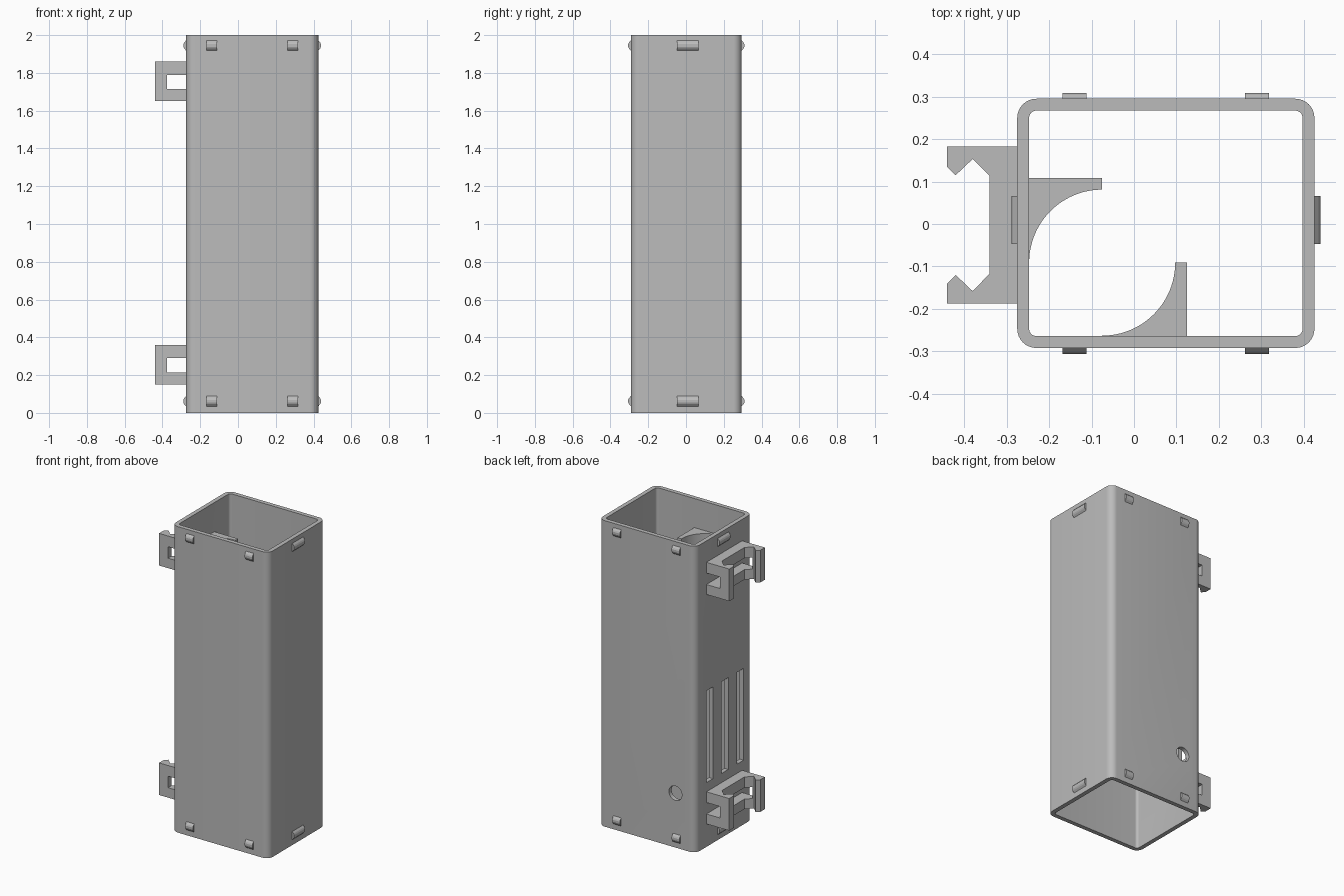
import bpy, bmesh
from math import sin, cos, pi
from mathutils import Vector

if "Cube" in bpy.data.objects:
    bpy.data.objects.remove(bpy.data.objects["Cube"])

grey = bpy.data.materials.new("light grey plastic")
grey.use_nodes = True
colour = (0.5, 0.5, 0.5, 1)
grey.diffuse_color = colour
grey.node_tree.nodes["Principled BSDF"].inputs["Base Color"].default_value = colour

# Tube extents and centre
X0, X1, Y0, Y1, WALL = -0.275, 0.425, -0.292, 0.295, 0.028
CX, CY = (X0 + X1) / 2, (Y0 + Y1) / 2


def finish(name, bm):
    bmesh.ops.recalc_face_normals(bm, faces=bm.faces)
    mesh = bpy.data.meshes.new(name)
    bm.to_mesh(mesh)
    bm.free()
    mesh.materials.append(grey)
    obj = bpy.data.objects.new(name, mesh)
    bpy.context.collection.objects.link(obj)
    return obj


def select(obj):
    bpy.ops.object.select_all(action='DESELECT')
    obj.select_set(True)
    bpy.context.view_layer.objects.active = obj


def prism(name, points, start, along):
    """Extrude a closed 3D outline by the vector along."""
    bm = bmesh.new()
    face = bm.faces.new([bm.verts.new(Vector(p) + Vector(start)) for p in points])
    grown = bmesh.ops.extrude_face_region(bm, geom=[face], use_keep_orig=True)
    moved = [g for g in grown["geom"] if isinstance(g, bmesh.types.BMVert)]
    bmesh.ops.translate(bm, verts=moved, vec=along)
    return finish(name, bm)


def box(name, lo, hi):
    a, b = Vector(lo), Vector(hi)
    base = [(a.x, a.y, a.z), (b.x, a.y, a.z), (b.x, b.y, a.z), (a.x, b.y, a.z)]
    return prism(name, base, (0, 0, 0), (0, 0, b.z - a.z))


def arc(cx, cy, r, a0, a1, steps):
    turn = [a0 + (a1 - a0) * i / steps for i in range(steps + 1)]
    return [(cx + r * cos(t), cy + r * sin(t), 0) for t in turn]


def cut(obj, cutter):
    mod = obj.modifiers.new("cut", 'BOOLEAN')
    mod.operation, mod.solver, mod.object = 'DIFFERENCE', 'EXACT', cutter
    select(obj)
    bpy.ops.object.modifier_apply(modifier=mod.name)
    bpy.data.objects.remove(cutter)


def smooth(obj):
    select(obj)
    bpy.ops.object.shade_smooth_by_angle(angle=pi / 6)


def rounded_rectangle(inset, r):
    hx, hy = (X1 - X0) / 2 - inset - r, (Y1 - Y0) / 2 - inset - r
    outline = []
    for k, (sx, sy) in enumerate([(1, 1), (-1, 1), (-1, -1), (1, -1)]):
        outline += arc(CX + sx * hx, CY + sy * hy, r, k * pi / 2, (k + 1) * pi / 2, 8)
    return outline


# Open rectangular tube
bm = bmesh.new()
rings = []
for inset, r, z in [(0, 0.045, 0), (0, 0.045, 2), (WALL, 0.017, 2), (WALL, 0.017, 0)]:
    rings.append([bm.verts.new((x, y, z)) for x, y, _ in rounded_rectangle(inset, r)])
count = len(rings[0])
for k in range(4):
    a, b = rings[k], rings[(k + 1) % 4]
    for i in range(count):
        j = (i + 1) % count
        bm.faces.new((a[i], a[j], b[j], b[i]))
tube = finish("tube", bm)

# Three vent slots and a round cable hole
for y in (0.148, -0.01, -0.168):
    cut(tube, box("slot_cutter", (X0 - 0.05, y - 0.034, 0.42), (X0 + 0.05, y + 0.034, 1.02)))
circle = [(x, 0, z) for x, z, _ in arc(-0.13, 0.355, 0.047, 0, 2 * pi, 32)[:-1]]
cut(tube, prism("hole_cutter", circle, (0, Y1 - 0.06, 0), (0, 0.12, 0)))
smooth(tube)

# Rail clips, each with a strap passage
clip_outline = [(-0.265, 0.182), (-0.44, 0.182), (-0.44, 0.135), (-0.42, 0.115),
                (-0.38, 0.153), (-0.34, 0.113), (-0.34, -0.117), (-0.38, -0.158),
                (-0.42, -0.12), (-0.44, -0.14), (-0.44, -0.187), (-0.265, -0.187)]
for name, z in (("lower_rail_clip", 0.15), ("upper_rail_clip", 1.65)):
    clip = prism(name, [(x, y, z) for x, y in clip_outline], (0, 0, 0), (0, 0, 0.21))
    cut(clip, box("passage_cutter", (-0.375, -0.3, z + 0.065), (-0.25, 0.3, z + 0.14)))

# Curved inner cradles around a shared cylinder axis
AX, AY, R = -0.075, -0.091, 0.172
side = arc(AX, AY, R, pi / 2, pi, 24) + [(X0 + 0.02, AY, 0), (X0 + 0.02, 0.108, 0), (AX, 0.108, 0)]
front = arc(AX, AY, R, -pi / 2, 0, 24) + [(0.125, AY, 0), (0.125, Y0 + 0.02, 0), (AX, Y0 + 0.02, 0)]
for name, outline in (("side_cradle", side), ("front_cradle", front)):
    smooth(prism(name, outline, (0, 0, 1.1), (0, 0, 0.71)))

# Snap ridges near both ends
ridge = [(-0.005, -0.027), (0, -0.027), (0.010, -0.016), (0.014, -0.007),
         (0.014, 0.007), (0.010, 0.016), (0, 0.027), (-0.005, 0.027)]
for end, z in (("lower", 0.062), ("upper", 1.945)):
    for face, y, s in (("front", Y0, -1), ("back", Y1, 1)):
        for tag, x in (("right", -0.14), ("left", 0.29)):
            prism(f"{end}_{face}_{tag}_snap", [(0, s * d, h) for d, h in ridge],
                  (x - 0.028, y, z), (0.056, 0, 0))
    for tag, x, s in (("right", X0, -1), ("left", X1, 1)):
        prism(f"{end}_{tag}_side_snap", [(s * d, 0, h) for d, h in ridge],
              (x, -0.047, z), (0, 0.113, 0))
